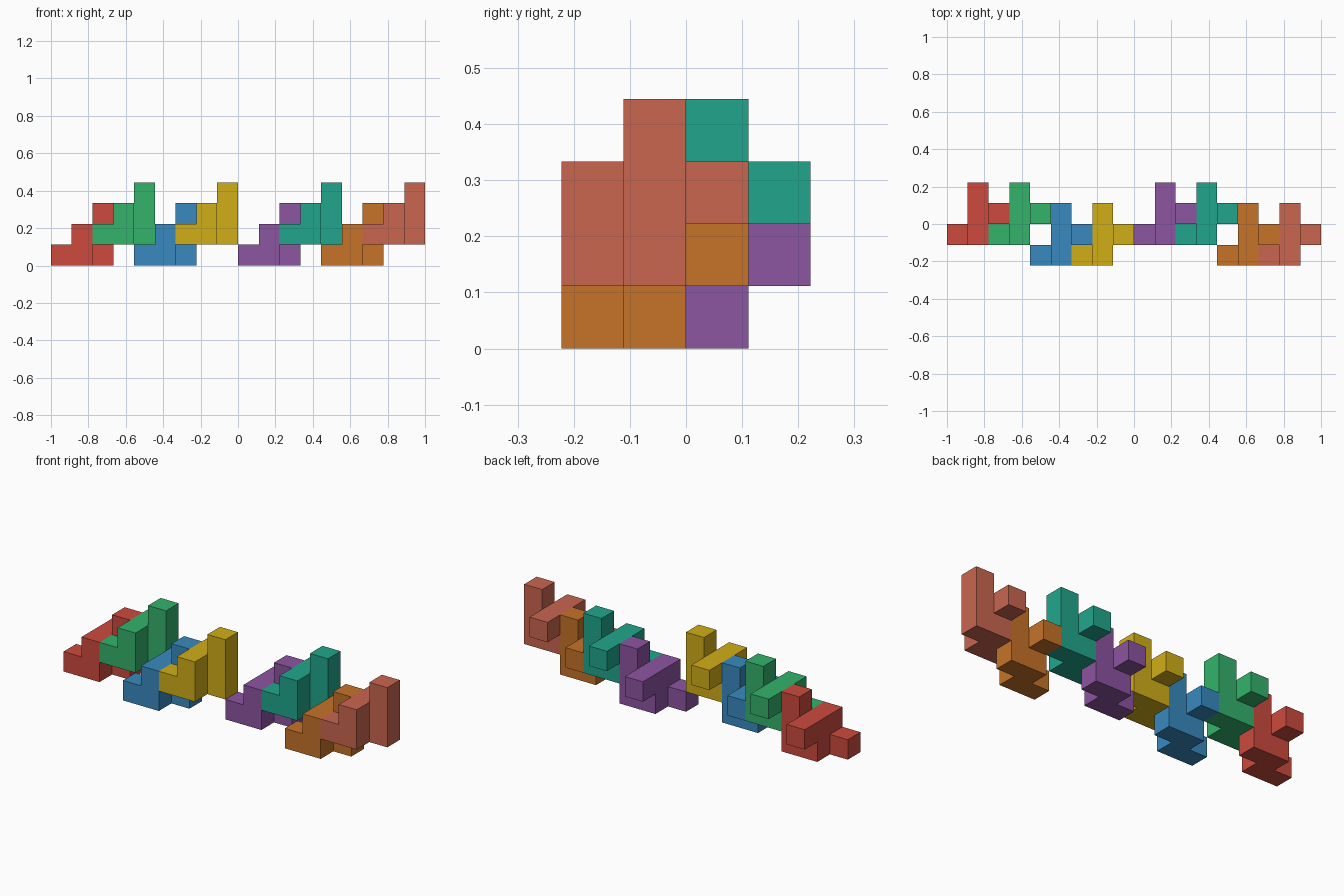
import bpy, bmesh
from math import radians
from mathutils import Vector

if "Cube" in bpy.data.objects:
    bpy.data.objects.remove(bpy.data.objects["Cube"])

U = 1 / 9  # edge of one cube cell

# Cells of the nine-cube block that every piece repeats
CELLS = {(0, 0, 0), (1, 0, 0), (1, 1, 0), (2, 1, 0),
         (1, 0, 1), (1, 1, 1), (1, 2, 1), (2, 1, 1), (2, 1, 2)}


def block_mesh():
    """Outer skin of the block: one quad wherever a cell has no neighbour."""
    bm = bmesh.new()
    for cell in CELLS:
        for axis in range(3):
            for side in (0, 1):
                near = list(cell)
                near[axis] += 1 if side else -1
                if tuple(near) in CELLS:
                    continue
                b, c = (axis + 1) % 3, (axis + 2) % 3
                quad = []
                for db, dc in ((0, 0), (1, 0), (1, 1), (0, 1)):
                    p = Vector(cell)
                    p[axis] += side
                    p[b] += db
                    p[c] += dc
                    quad.append(bm.verts.new(p * U))
                bm.faces.new(quad if side else quad[::-1])
    bmesh.ops.remove_doubles(bm, verts=bm.verts, dist=1e-4)
    # Merge coplanar quads into clean flat faces
    bmesh.ops.dissolve_limit(bm, angle_limit=radians(1),
                             verts=bm.verts, edges=bm.edges)
    mesh = bpy.data.meshes.new("block")
    bm.to_mesh(mesh)
    bm.free()
    return mesh


# Piece colours, left to right
COLOURS = [("red", (0.80, 0.29, 0.24)), ("green", (0.20, 0.70, 0.42)),
           ("blue", (0.22, 0.54, 0.75)), ("yellow", (0.82, 0.68, 0.09)),
           ("purple", (0.55, 0.33, 0.63)), ("teal", (0.13, 0.65, 0.55)),
           ("orange", (0.78, 0.45, 0.16)), ("salmon", (0.79, 0.40, 0.31))]
# Offsets of the four pieces in one group; the group repeats every 9 cells
STEPS = [(0, -1, 0), (2, -1, 1), (4, -2, 0), (6, -2, 1)]


def linear(v):
    return ((v + 0.055) / 1.055) ** 2.4


base = block_mesh()
for i, (name, rgb) in enumerate(COLOURS):
    x, y, z = STEPS[i % 4]
    mesh = base.copy()
    mat = bpy.data.materials.new(name)
    mat.diffuse_color = (*map(linear, rgb), 1)
    mat.use_nodes = True
    mat.node_tree.nodes["Principled BSDF"].inputs["Base Color"].default_value = mat.diffuse_color
    mesh.materials.append(mat)
    obj = bpy.data.objects.new(name + "_block", mesh)
    obj.location = Vector((x - 9 + 9 * (i // 4), y, z)) * U
    bpy.context.collection.objects.link(obj)
bpy.data.meshes.remove(base)
